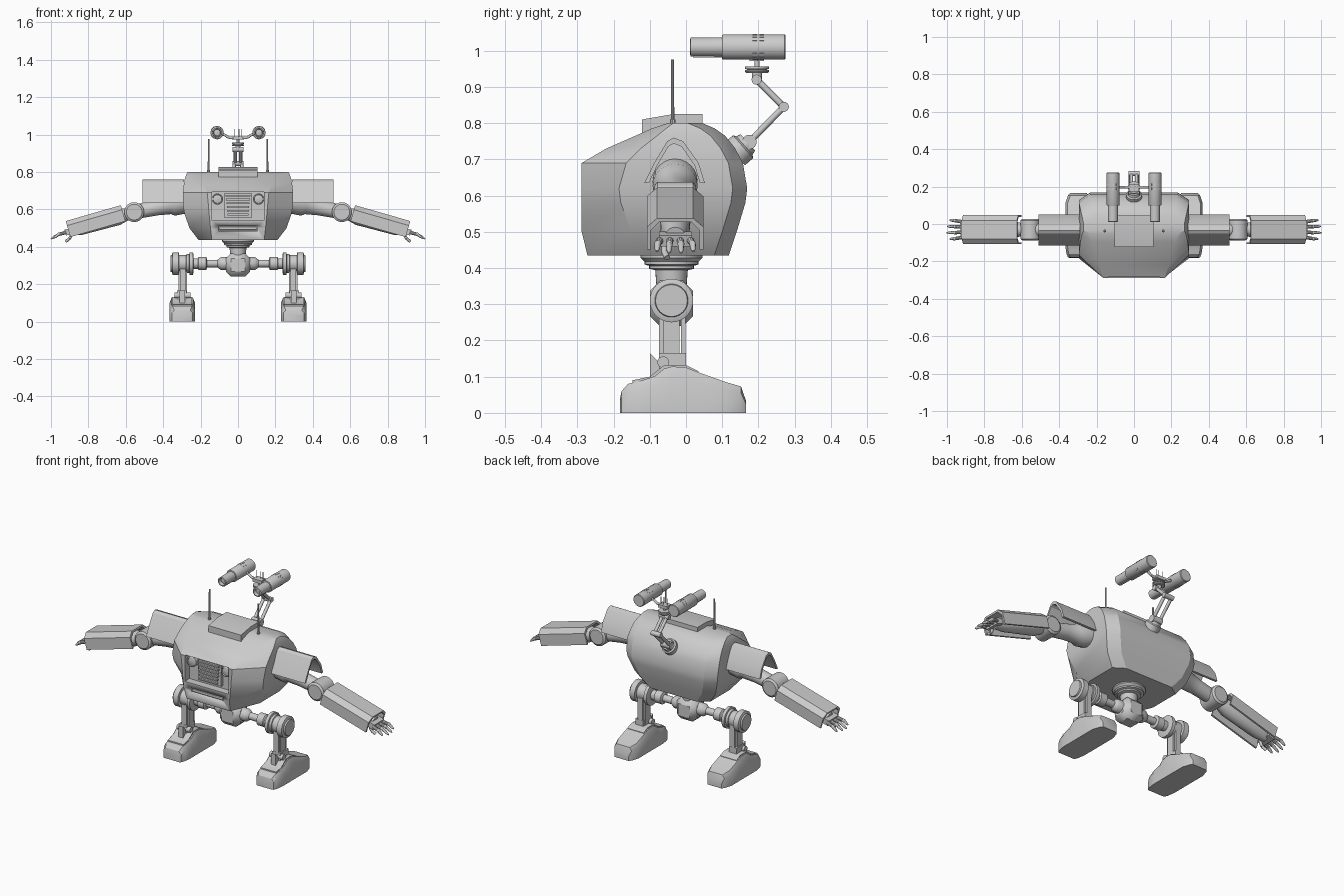
import bpy, bmesh, math
from mathutils import Matrix, Vector

if "Cube" in bpy.data.objects:
    bpy.data.objects.remove(bpy.data.objects["Cube"])

I = Matrix.Identity(4)


def finish(name, bm, mirror=False, bevel=0, angle=35):
    bmesh.ops.recalc_face_normals(bm, faces=bm.faces)
    me = bpy.data.meshes.new(name)
    bm.to_mesh(me)
    bm.free()
    ob = bpy.data.objects.new(name, me)
    bpy.context.collection.objects.link(ob)
    bpy.ops.object.select_all(action='DESELECT')
    bpy.context.view_layer.objects.active = ob
    ob.select_set(True)
    bpy.ops.object.shade_smooth_by_angle(angle=math.radians(angle))
    if bevel:
        b = ob.modifiers.new("bevel", 'BEVEL')
        b.width, b.segments = bevel, 2
    if mirror:
        ob.modifiers.new("mirror", 'MIRROR').use_mirror_merge = False
    return ob


def loft(bm, rings, caps=True):
    vs = [[bm.verts.new(p) for p in r] for r in rings]
    n = len(rings[0])
    for a, b in zip(vs, vs[1:]):
        for i in range(n):
            bm.faces.new((a[i], a[(i + 1) % n], b[(i + 1) % n], b[i]))
    if caps:
        bm.faces.new(vs[0])
        bm.faces.new(vs[-1])


def add_prism(bm, profile, x0, x1, m=I):
    loft(bm, [[m @ Vector((x, y, z)) for y, z in profile] for x in (x0, x1)])


def add_box(bm, lo, hi, m=I):
    add_prism(bm, [(lo[1], lo[2]), (hi[1], lo[2]), (hi[1], hi[2]), (lo[1], hi[2])], lo[0], hi[0], m)


def add_turned(bm, p, d, stations, n=24):
    """Turned solid: (distance, radius) stations from p along d."""
    p, d = Vector(p), Vector(d).normalized()
    q = d.to_track_quat('Z', 'Y')
    loft(bm, [[p + d * t + q @ Vector((r * math.cos(2 * math.pi * i / n), r * math.sin(2 * math.pi * i / n), 0))
               for i in range(n)] for t, r in stations])


def add_rod(bm, pts, r, n=12):
    for a, b in zip(pts, pts[1:]):
        d = Vector(b) - Vector(a)
        add_turned(bm, a, d, [(0, r), (d.length, r)], n)


def add_ball(bm, c, r):
    bmesh.ops.create_uvsphere(bm, u_segments=20, v_segments=12, radius=r, matrix=Matrix.Translation(c))


def box(name, lo, hi, **k):
    bm = bmesh.new()
    add_box(bm, lo, hi)
    return finish(name, bm, **k)


def turned(name, p, d, stations, n=24, **k):
    bm = bmesh.new()
    add_turned(bm, p, d, stations, n)
    return finish(name, bm, **k)


# Body: horizontal sections (z, front y, front half width, side start y, side half width, back y)
sections = [(.435, -.272, .14, -.10, .21, .118), (.50, -.288, .147, -.15, .26, .14),
            (.58, -.288, .155, -.18, .287, .164), (.62, -.288, .158, -.185, .293, .169),
            (.69, -.288, .165, -.165, .295, .157), (.73, -.22, .185, -.125, .29, .136),
            (.765, -.14, .205, -.08, .284, .108), (.785, -.095, .22, -.055, .277, .08),
            (.80, -.05, .235, -.035, .27, .045)]
rings = []
for z, yf, wf, ys, ws, yb in sections:
    half = [(wf, yf, z), (ws, ys, z), (ws, yb - .04, z), (ws - .06, yb, z)]
    rings.append(half + [(-x, y, zz) for x, y, zz in reversed(half)])
bm = bmesh.new()
loft(bm, rings)
body = finish("body", bm, angle=28)

# Recessed face cut into the front
bm = bmesh.new()
add_box(bm, (-.14, -.4, .54), (.14, -.245, .692))
add_box(bm, (-.105, -.4, .485), (.105, -.27, .512))
cutter = finish("face_cutter", bm)
cutter.hide_render = True
mod = body.modifiers.new("face_recess", 'BOOLEAN')
mod.operation, mod.object, mod.solver = 'DIFFERENCE', cutter, 'EXACT'
bpy.context.view_layer.objects.active = body
bpy.ops.object.modifier_apply(modifier=mod.name)
bpy.data.objects.remove(cutter)

# Grille and lamps
bm = bmesh.new()
add_box(bm, (-.075, -.262, .557), (.075, -.24, .685))
for i in range(6):
    w = .056 + .002 * i
    z = .568 + .02 * i
    add_box(bm, (-w, -.274, z), (w, -.255, z + .009))
finish("front_grille", bm)
turned("lamp", (.11, -.24, .655), (0, -1, 0), [(0, .03), (.03, .03), (.033, .025), (.028, .023), (.032, .001)], mirror=True)
box("front_bumper", (-.1, -.283, .49), (.1, -.26, .507), bevel=.003)

# Roof hatch and antennas
bm = bmesh.new()
add_prism(bm, [(-.122, .76), (-.122, .81), (-.035, .825), (.045, .825), (.045, .79)], -.105, .105)
finish("roof_hatch", bm)
turned("antenna", (.157, -.037, .79), (0, 0, 1), [(0, .008), (.02, .008), (.021, .005), (.185, .004)], 10, mirror=True)

# Upper arm with open shoulder shell
outer = [(-.122, .635), (-.088, .69), (-.052, .75), (-.034, .76), (-.008, .75), (.035, .69), (.052, .635)]
outer = [(-.115, .635)] + outer[1:]
inner = [(-.034 + (y + .034) * .84, .635 + (z - .635) * .87) for y, z in outer]
bm = bmesh.new()
add_prism(bm, outer + inner[::-1], .29, .51)
finish("shoulder_shell", bm, mirror=True, angle=20)
elbow = Vector((.555, -.03, .585))
turned("upper_arm", (.26, -.03, .645), elbow - Vector((.26, -.03, .645)),
       [(0, .062), (.09, .062), (.11, .05), (.18, .042), (.30, .038)], mirror=True)
bm = bmesh.new()
add_turned(bm, elbow + Vector((0, -.057, 0)), (0, 1, 0),
           [(0, .042), (.008, .053), (.106, .053), (.114, .042)], 28)
finish("elbow_joint", bm, mirror=True)

# Forearm: open-bottomed shell over an inner limb
A = Matrix.Translation(elbow) @ Matrix.Rotation(math.radians(16), 4, 'Y')
outer = [(-.078, -.034), (-.078, .03), (-.05, .055), (.05, .055), (.078, .03), (.078, -.034)]
inner = [(y * .87, z if z < 0 else z - .01) for y, z in outer]
bm = bmesh.new()
add_prism(bm, outer + inner[::-1], .058, .365, A)
finish("forearm_shell", bm, mirror=True, angle=20)
bm = bmesh.new()
add_turned(bm, elbow, A.to_3x3() @ Vector((1, 0, 0)), [(.03, .03), (.09, .045), (.3, .04), (.36, .028)])
add_box(bm, (.345, -.045, -.02), (.385, .045, .012), A)
finish("forearm_core", bm, mirror=True)

# Fingers and thumb
bm = bmesh.new()
for y, l in ((-.042, .452), (-.014, .468), (.014, .466), (.042, .452)):
    pts = [A @ Vector(p) for p in ((.38, y, -.004), (.42, y * 1.15, -.003), (l, y * 1.2, -.015))]
    add_turned(bm, pts[0], pts[1] - pts[0], [(0, .01), (.04, .009)], 10)
    d = pts[2] - pts[1]
    add_turned(bm, pts[1], d, [(-.003, .009), (d.length * .7, .007), (d.length, .003)], 10)
    add_ball(bm, pts[1], .0095)
add_rod(bm, [A @ Vector(p) for p in ((.345, -.03, -.01), (.37, -.03, -.04), (.395, -.022, -.05))], .008)
finish("fingers", bm, mirror=True)

# Waist and hip hub
Y, Z = -.04, .31
turned("waist", (0, Y, .44), (0, 0, -1), [(0, .085), (.012, .085), (.022, .075), (.03, .075), (.034, .062),
       (.042, .062), (.046, .045), (.085, .042)], 28)
hub = box("hip_hub", (-.065, Y - .06, .24), (.065, Y + .06, .365))
b = hub.modifiers.new("chamfer", 'BEVEL')
b.width, b.segments = .028, 1
turned("hip_axle", (.05, Y, Z), (1, 0, 0), [(0, .035), (.04, .035), (.05, .028), (.06, .02), (.115, .02), (.12, .035),
       (.16, .035), (.165, .028), (.2, .028)], mirror=True)
turned("hip_disc", (.237, Y, Z), (1, 0, 0), [(0, .045), (.004, .06), (.022, .06), (.024, .05), (.038, .05),
       (.04, .045), (.078, .045), (.08, .06), (.112, .06), (.116, .05), (.116, .046), (.124, .044)], 32, mirror=True)

# Leg with side rails and ankle
bm = bmesh.new()
add_box(bm, (.273, Y - .022, .11), (.318, Y + .022, .30))
for y in (-.074, -.014):
    add_box(bm, (.280, y, .11), (.311, y + .013, .29))
add_box(bm, (.275, -.075, .115), (.325, 0, .165))
finish("leg", bm, mirror=True)
bm = bmesh.new()
add_prism(bm, [(-.1, .09), (-.1, .165), (-.06, .125), (-.06, .09)], .283, .312)
add_turned(bm, (.255, -.063, .14), (1, 0, 0), [(0, .016), (.085, .016)], 16)
add_prism(bm, [(-.148, .07), (-.148, .09), (-.1, .1), (-.06, .132), (.0, .132), (.035, .115), (.035, .09)], .247, .349)
finish("ankle", bm, mirror=True)

# Foot: sections along y (y, top z, half width)
bm = bmesh.new()
loft(bm, [[(.298 + s, y, 0), (.298 + s, y, t * .75), (.298 + s - .012, y, t), (.298 - s + .012, y, t),
           (.298 - s, y, t * .75), (.298 - s, y, 0)]
          for y, t, s in ((-.182, .04, .048), (-.178, .06, .055), (-.16, .08, .063), (-.12, .09, .069), (-.085, .102, .069),
                          (-.06, .122, .069), (-.04, .128, .069), (0, .126, .069), (.04, .11, .069),
                          (.11, .085, .069), (.152, .073, .055), (.165, .035, .045))])
finish("foot", bm, mirror=True, angle=30)

# Jointed neck
turned("neck_socket", (0, .135, .715), (0, .75, .66), [(0, .042), (.03, .042), (.035, .034), (.048, .03)])
bm = bmesh.new()
add_rod(bm, [(.021, .175, .748), (.021, .27, .845)], .009)
add_rod(bm, [(.014, .27, .845), (.014, .195, .92)], .009)
finish("neck_bars", bm, mirror=True)
bm = bmesh.new()
for y, z, r in ((.175, .748, .02), (.27, .845, .014), (.195, .92, .014)):
    add_rod(bm, [(-.03, y, z), (.03, y, z)], r, 18)
add_turned(bm, (0, .196, .92), (0, 0, 1), [(0, .014), (.018, .014), (.018, .03), (.022, .033), (.026, .033), (.028, .026),
           (.030, .033), (.036, .033), (.037, .007), (.07, .007)])
finish("neck_joints", bm)

# Head bracket and sensor whiskers
bm = bmesh.new()
add_box(bm, (-.028, .175, .972), (.028, .215, .99))
for s in (-1, 1):
    add_rod(bm, [(s * .02, .196, .98), (s * .05, .196, .984), (s * .072, .196, .998), (s * .1, .196, 1.01)], .007)
for x in (-.02, .006, .02):
    add_rod(bm, [(x, .2, .98), (x, .2, 1.03)], .002, 6)
finish("head_bracket", bm)

# Twin eye tubes with vents
turned("eye_tube", (.112, .275, 1.01), (0, -1, 0), [(0, .032), (.003, .035), (.172, .035), (.175, .033), (.176, .027),
       (.262, .026), (.264, .02), (.245, .017), (.248, .001)], 28, mirror=True)
bm = bmesh.new()
for a in (-35, 0, 35, 55, 125, 145, 180):
    m = Matrix.Translation((.112, 0, 1.01)) @ Matrix.Rotation(math.radians(a), 4, 'Y')
    for y in (.183, .203):
        add_box(bm, (-.004, y, .03), (.004, y + .013, .0362), m)
add_box(bm, (.104, .02, .981), (.12, .1, .987))
finish("eye_vents", bm, mirror=True)
